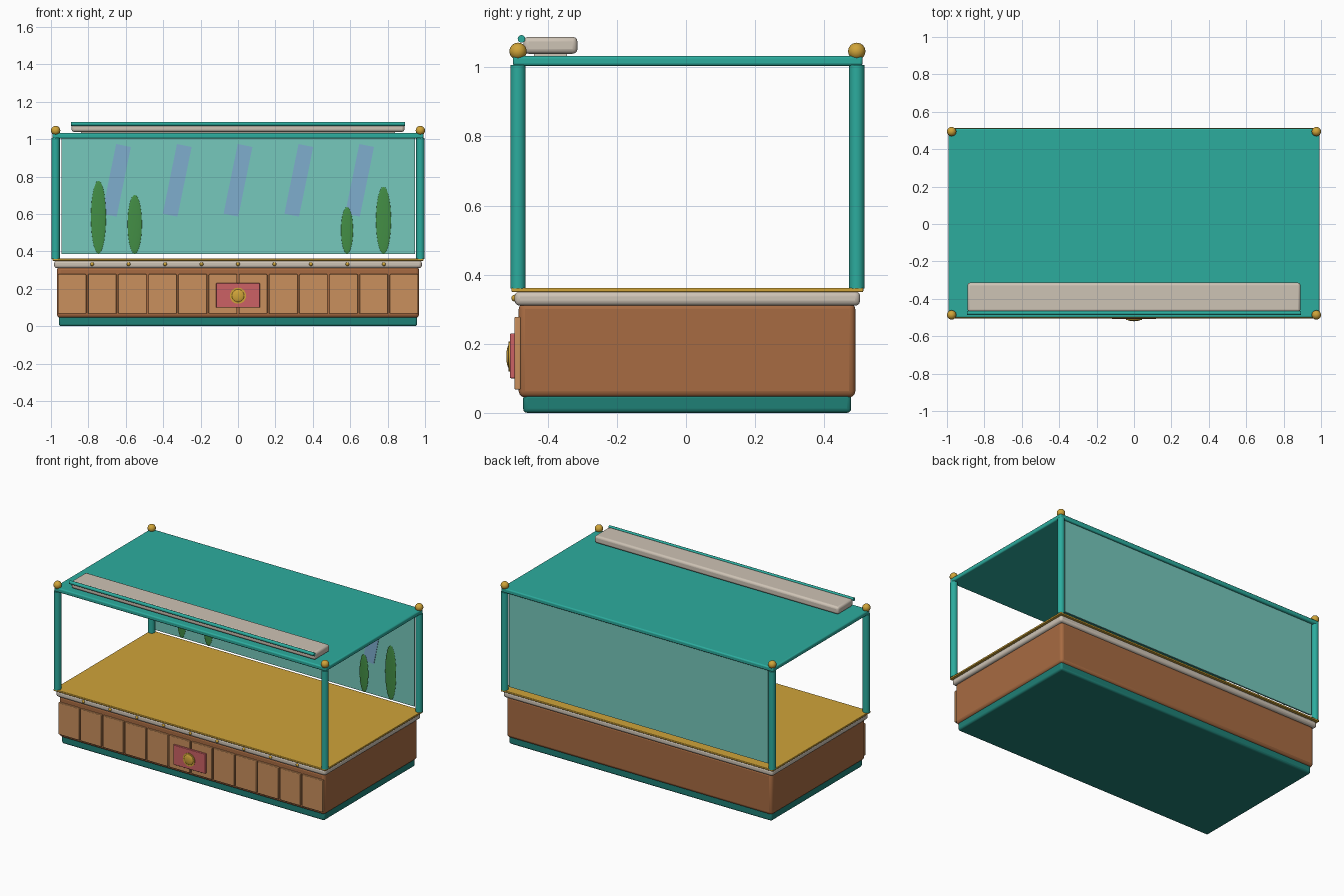
import bpy, math

if "Cube" in bpy.data.objects:
    bpy.data.objects.remove(bpy.data.objects["Cube"])


def mat(name, r, g, b):
    def lin(c):
        c /= 255
        return c / 12.92 if c <= 0.04045 else ((c + 0.055) / 1.055) ** 2.4
    m = bpy.data.materials.new(name)
    m.diffuse_color = (lin(r), lin(g), lin(b), 1)
    m.use_nodes = True
    m.node_tree.nodes["Principled BSDF"].inputs["Base Color"].default_value = m.diffuse_color
    return m


TEAL = mat("teal", 44, 172, 158)
DARK = mat("dark teal", 31, 128, 118)
GOLD = mat("gold", 208, 164, 57)
CREAM = mat("cream", 206, 195, 181)
BROWN = mat("brown wood", 167, 107, 66)
TAN = mat("tan wood", 202, 144, 93)
RED = mat("rose red", 204, 97, 101)
GREEN = mat("leaf green", 67, 142, 69)
LILAC = mat("pale blue lilac", 126, 174, 206)
GLASS = mat("pale teal glass", 118, 200, 188)


def finish(name, m, smooth=True):
    o = bpy.context.object
    o.name = name
    o.data.materials.append(m)
    bpy.ops.object.transform_apply(location=False, rotation=True, scale=True)
    if smooth:
        bpy.ops.object.shade_smooth_by_angle(angle=math.radians(35))
    return o


def box(name, x, y, z, m, bevel=0.0, tilt=0.0):
    """Box from (min, max) ranges, with rounded edges and a turn about y."""
    bpy.ops.mesh.primitive_cube_add(
        size=1, location=[sum(r) / 2 for r in (x, y, z)], rotation=(0, tilt, 0))
    o = bpy.context.object
    o.scale = [r[1] - r[0] for r in (x, y, z)]
    finish(name, m, smooth=False)
    if bevel:
        b = o.modifiers.new("round", 'BEVEL')
        b.width, b.segments = bevel, 3
        bpy.ops.object.shade_smooth_by_angle(angle=math.radians(35))
    return o


def rod(name, loc, r, length, m, axis='z', sides=20):
    rot = {'x': (0, math.pi / 2, 0), 'y': (math.pi / 2, 0, 0), 'z': (0, 0, 0)}[axis]
    bpy.ops.mesh.primitive_cylinder_add(vertices=sides, radius=r, depth=length,
                                        location=loc, rotation=rot)
    return finish(name, m)


def ball(name, loc, scale, m, seg=24, rings=14):
    bpy.ops.mesh.primitive_uv_sphere_add(segments=seg, ring_count=rings, radius=1, location=loc)
    bpy.context.object.scale = scale
    return finish(name, m)


# Stacked counter: plinth, wooden body, cream lip, gold top
box("plinth", (-.958, .958), (-.471, .478), (0, .055), DARK, .012)
box("body", (-.968, .968), (-.484, .490), (.045, .318), BROWN, .018)
box("counter_lip", (-.983, .983), (-.496, .504), (.31, .352), CREAM, .015)
box("counter_top", (-.992, .992), (-.505, .513), (.35, .362), GOLD, .003)

# Front planks
for i in range(12):
    cx = -.968 + (i + .5) * 1.936 / 12
    box("front_plank", (cx - .076, cx + .076), (-.496, -.478), (.067, .278), TAN, .004)

# Studs along the lip
for i in range(9):
    ball("lip_stud", ((i - 4) * .195, -.496, .332), (.01, .009, .01), GOLD, 12, 8)

# Sign plate with round boss
box("sign_plate", (-.117, .117), (-.509, -.494), (.1, .23), RED, .003)
rod("boss_ring", (0, -.510, .163), .043, .006, GOLD, 'y', 28)
ball("boss_dome", (0, -.511, .163), (.034, .009, .034), GOLD)

# Corner posts and finials
for x in (-.975, .975):
    for y in (-.486, .494):
        rod("corner_post", (x, y, .683), .022, .646, TEAL)
        ball("finial", (x, y, 1.046), (.025, .025, .025), GOLD)

# Roof
box("roof", (-.992, .992), (-.501, .511), (1.004, 1.033), TEAL, .008)

# Back pane with slanted glints
box("back_pane", (-.945, .945), (.486, .496), (.386, 1.006), GLASS)
for i in range(5):
    x = (i - 2) * .325
    box("glint", (x - .04, x + .04), (.483, .487), (.59, .97), LILAC, 0, math.radians(11.5))

# Flat leaves in front of the pane
for x, top, w in ((-.746, .778, .04), (-.552, .702, .038), (.583, .637, .032), (.778, .746, .04)):
    h = (top - .388) / 2
    ball("leaf", (x, .479, .388 + h), (w, .005, h), GREEN)

# Rolled awning housing on the roof with front bar
box("housing_foot", (-.84, .84), (-.44, -.345), (1.03, 1.045), CREAM)
box("awning_housing", (-.89, .89), (-.47, -.314), (1.039, 1.088), CREAM, .014)
rod("awning_bar", (0, -.476, 1.082), .011, 1.785, TEAL, 'x', 14)
